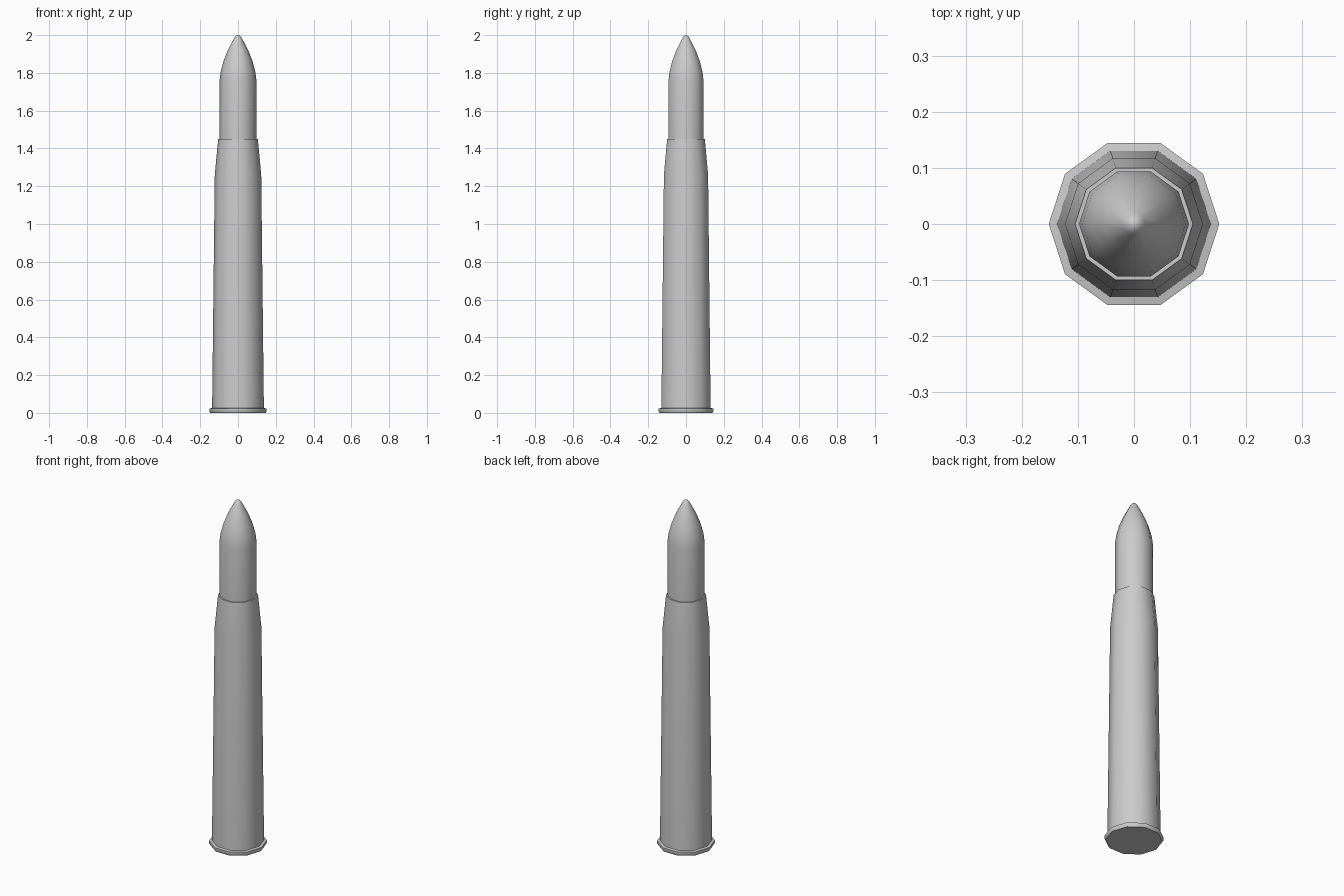
import bpy, bmesh
from math import cos, sin, tau, radians

if "Cube" in bpy.data.objects:
    bpy.data.objects.remove(bpy.data.objects["Cube"])

SIDES = 10


def lathe(name, profile):
    """Revolve (radius, z) points into a ten-sided solid; radius 0 makes a tip."""
    bm = bmesh.new()
    rings = []
    for r, z in profile:
        n = SIDES if r > 0 else 1
        rings.append([bm.verts.new((r * cos(tau * i / SIDES), r * sin(tau * i / SIDES), z))
                      for i in range(n)])
    for low, high in zip(rings, rings[1:]):
        for i in range(SIDES):
            j = (i + 1) % SIDES
            if len(high) == 1:
                bm.faces.new((low[i], low[j], high[0]))
            else:
                bm.faces.new((low[i], low[j], high[j], high[i]))
    bm.faces.new(rings[0][::-1])
    if len(rings[-1]) > 1:
        bm.faces.new(rings[-1])
    mesh = bpy.data.meshes.new(name)
    bm.to_mesh(mesh)
    bm.free()
    obj = bpy.data.objects.new(name, mesh)
    bpy.context.collection.objects.link(obj)
    bpy.ops.object.select_all(action='DESELECT')
    obj.select_set(True)
    bpy.context.view_layer.objects.active = obj
    bpy.ops.object.shade_smooth_by_angle(angle=radians(40))
    return obj


# Case: rim, tapered body, shoulder and flat mouth
lathe("cartridge_case", [(0.147, 0), (0.152, 0.007), (0.152, 0.023), (0.137, 0.026),
                         (0.123, 1.26), (0.105, 1.45)])

# Bullet: straight shank and rounded pointed nose
lathe("bullet", [(0.098, 1.45), (0.098, 1.755), (0.092, 1.805), (0.076, 1.865),
                 (0.053, 1.922), (0.02, 1.985), (0.011, 1.996), (0, 2.0)])
